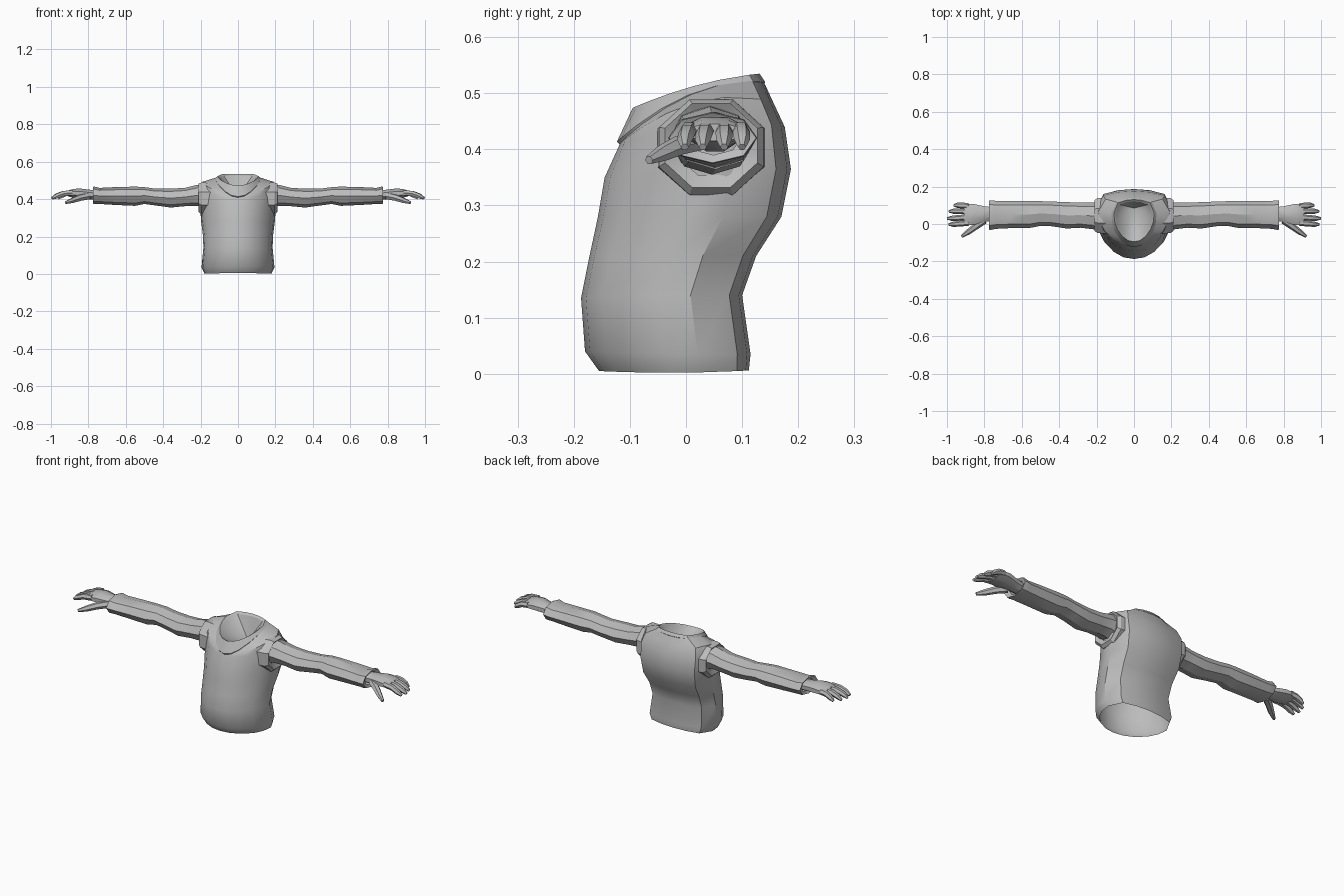
import bpy, bmesh, math
from mathutils import Vector

if "Cube" in bpy.data.objects:
    bpy.data.objects.remove(bpy.data.objects["Cube"])

grey = bpy.data.materials.new("plain grey")
grey.diffuse_color = (0.5, 0.5, 0.5, 1)
grey.use_nodes = True
grey.node_tree.nodes["Principled BSDF"].inputs["Base Color"].default_value = grey.diffuse_color


def loft(name, rings, cap_start=False, cap_end=False, tip=None, mirror=False, angle=30):
    """Skin a list of equal closed rings; optional flat caps, point and x mirror."""
    bm = bmesh.new()
    rows = [[bm.verts.new(p) for p in r] for r in rings]
    n = len(rows[0])
    for a, b in zip(rows, rows[1:]):
        for i in range(n):
            j = (i + 1) % n
            bm.faces.new((a[i], a[j], b[j], b[i]))
    if cap_start:
        bm.faces.new(rows[0][::-1])
    if cap_end:
        bm.faces.new(rows[-1])
    if tip:
        t = bm.verts.new(tip)
        for i in range(n):
            bm.faces.new((rows[-1][i], rows[-1][(i + 1) % n], t))
    me = bpy.data.meshes.new(name)
    bm.to_mesh(me)
    bm.free()
    me.materials.append(grey)
    ob = bpy.data.objects.new(name, me)
    bpy.context.collection.objects.link(ob)
    bpy.ops.object.select_all(action='DESELECT')
    ob.select_set(True)
    bpy.context.view_layer.objects.active = ob
    bpy.ops.object.shade_smooth_by_angle(angle=math.radians(angle))
    if mirror:
        ob.modifiers.new("mirror", 'MIRROR')
    return ob


# Half outline of the body from front (v=0) to back (v=1), u = share of half width
HALF = [(0, 0), (.3, .03), (.58, .13), (.83, .3), (.96, .48), (1, .68),
        (.8, .92), (.42, .98), (0, 1)]
OUTLINE = HALF + [(-u, v) for u, v in HALF[-2:0:-1]]


def body_ring(w, yf, yb, zf, zs, zb):
    """Body cross-section whose height runs front, side, back = zf, zs, zb."""
    return [(u * w, yf + (yb - yf) * v,
             zf * (1 - v) * (1 - 2 * v) + zs * 4 * v * (1 - v) + zb * v * (2 * v - 1))
            for u, v in OUTLINE]


# Torso: open at the hem, rising over the shoulders to the neck
loft("torso", [body_ring(*r) for r in [
    (.180, -.155, .112, .005, .002, .006),
    (.195, -.180, .115, .040, .036, .035),
    (.185, -.187, .100, .135, .140, .140),
    (.188, -.172, .125, .210, .210, .210),
    (.197, -.157, .170, .280, .280, .280),
    (.203, -.145, .187, .350, .360, .365),
    (.206, -.120, .176, .405, .445, .440),
    (.190, -.117, .155, .412, .484, .485),
    (.120, -.110, .138, .420, .500, .522)]], angle=35)

# Collar: raised band with a dipped front, closed inside by a shallow cone
loft("collar", [body_ring(*r) for r in [
    (.117, -.118, .136, .408, .488, .510),
    (.121, -.123, .141, .414, .499, .520),
    (.108, -.095, .131, .474, .514, .535),
    (.094, -.082, .120, .464, .505, .525)]], tip=(0, .085, .41))


def arm_ring(x, y0, y1, z0, z1, n=8, turn=0.0):
    """Ring across the arm, filling the given y and z span."""
    return [(x, (y0 + y1) / 2 + (y1 - y0) / 2 * math.cos(turn + math.tau * i / n),
             (z0 + z1) / 2 + (z1 - z0) / 2 * math.sin(turn + math.tau * i / n))
            for i in range(n)]


# Shoulder rims: octagonal armholes around the sleeves
T8 = math.pi / 8
loft("shoulder_rim", [arm_ring(*r, turn=T8) for r in [
    (.130, -.060, .150, .312, .492),
    (.196, -.056, .146, .312, .496),
    (.211, -.044, .134, .326, .488),
    (.200, -.020, .112, .350, .472)]], mirror=True)

# Sleeves: slightly creased tubes ending in a cuff turned inward
loft("sleeve", [arm_ring(*r) for r in [
    (.170, -.032, .118, .350, .480),
    (.220, -.028, .114, .364, .476),
    (.285, -.020, .114, .362, .460),
    (.360, -.024, .117, .355, .456),
    (.440, -.012, .120, .366, .456),
    (.500, -.010, .122, .374, .464),
    (.550, -.020, .124, .364, .467),
    (.660, -.022, .124, .369, .464),
    (.740, -.026, .124, .374, .460),
    (.768, -.032, .127, .374, .467),
    (.776, -.030, .125, .376, .465),
    (.766, .000, .098, .390, .452)]], mirror=True)

# Palms
loft("palm", [arm_ring(*r, turn=T8) for r in [
    (.750, .012, .092, .394, .448),
    (.800, .008, .098, .398, .453),
    (.850, -.008, .110, .402, .460),
    (.890, -.010, .113, .408, .454),
    (.910, -.006, .110, .414, .446)]], cap_end=True, mirror=True)


def digit(name, path, radii):
    """Six-sided tapering digit following a short path."""
    rings = []
    for i, p in enumerate(path):
        d = (Vector(path[min(i + 1, len(path) - 1)]) - Vector(path[max(i - 1, 0)])).normalized()
        side = Vector((0, 0, 1)).cross(d).normalized()
        up = d.cross(side)
        rings.append([Vector(p) + radii[i] * (side * math.cos(k * math.tau / 6)
                                              + up * math.sin(k * math.tau / 6))
                      for k in range(6)])
    loft(name, rings, cap_start=True, cap_end=True, mirror=True)


# Fingers: base y, tip y, tip x, curling downwards
for name, yb, yt, x in [("index_finger", .006, -.002, .990), ("middle_finger", .036, .030, .998),
                        ("ring_finger", .068, .068, .988), ("little_finger", .097, .100, .962)]:
    s = x - .885
    digit(name, [(.885, yb, .434), (.885 + s * .45, (yb + yt) / 2, .430),
                 (.885 + s * .78, yt, .417), (x, yt, .404)], (.016, .0155, .014, .007))

# Thumbs
digit("thumb", [(.800, .020, .416), (.845, -.012, .407), (.885, -.042, .393), (.921, -.066, .381)],
      (.020, .018, .015, .008))
